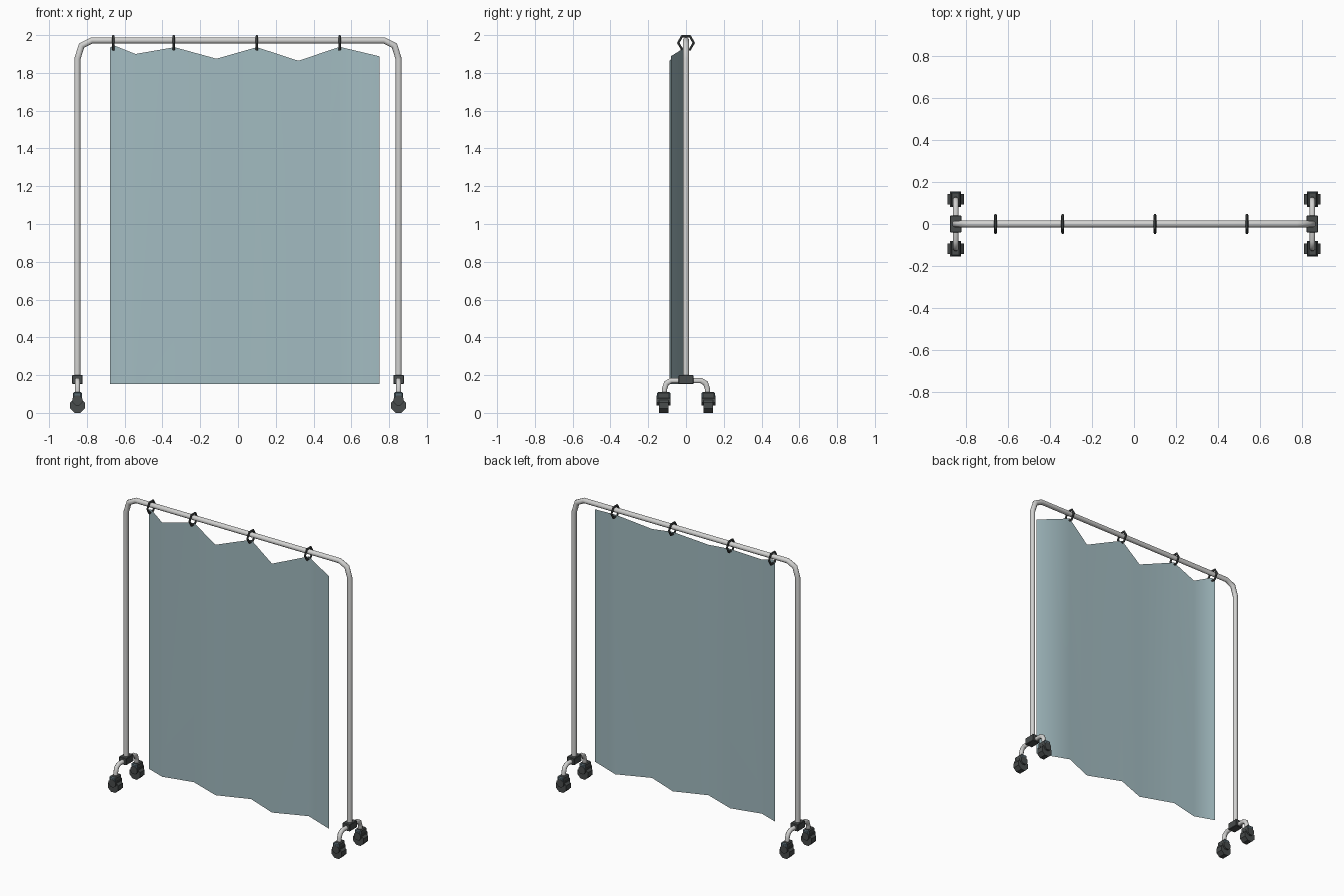
import bpy, bmesh, math
from mathutils import Vector, Matrix

if "Cube" in bpy.data.objects:
    bpy.data.objects.remove(bpy.data.objects["Cube"])


def material(name, r, g, b, a=1.0):
    m = bpy.data.materials.new(name)
    m.diffuse_color = (r, g, b, a)
    m.use_nodes = True
    m.node_tree.nodes["Principled BSDF"].inputs["Base Color"].default_value = m.diffuse_color
    return m


METAL = material("light grey metal", 0.64, 0.64, 0.63)
DARK = material("dark grey plastic", 0.065, 0.072, 0.072)
SLATE = material("slate plastic", 0.1, 0.145, 0.17)
CLOTH = material("blue grey cloth", 0.365, 0.50, 0.533, 0.8)


def finish(bm, name, mat, smooth=None):
    bmesh.ops.recalc_face_normals(bm, faces=bm.faces)
    me = bpy.data.meshes.new(name)
    bm.to_mesh(me)
    bm.free()
    me.materials.append(mat)
    ob = bpy.data.objects.new(name, me)
    bpy.context.collection.objects.link(ob)
    if smooth:
        bpy.ops.object.select_all(action='DESELECT')
        ob.select_set(True)
        bpy.context.view_layer.objects.active = ob
        bpy.ops.object.shade_smooth_by_angle(angle=math.radians(smooth))
    return ob


def tube(name, path, side, radius, sides, mat, closed=False, smooth=50):
    """Sweep a round section along a planar path; side is the plane normal."""
    pts, side = [Vector(p) for p in path], Vector(side)
    n = len(pts)
    bm = bmesh.new()
    rings = []
    for i, p in enumerate(pts):
        a = pts[i - 1] if closed or i > 0 else None
        b = pts[(i + 1) % n] if closed or i < n - 1 else None
        d1 = (p - a).normalized() if a else (b - p).normalized()
        d2 = (b - p).normalized() if b else d1
        t = (d1 + d2).normalized()
        out = t.cross(side) / max(t.dot(d1), 0.3)
        ring = []
        for k in range(sides):
            w = 2 * math.pi * (k + 0.5) / sides
            ring.append(bm.verts.new(p + radius * (math.cos(w) * out + math.sin(w) * side)))
        rings.append(ring)
    for i in range(n if closed else n - 1):
        r, s = rings[i], rings[(i + 1) % n]
        for k in range(sides):
            j = (k + 1) % sides
            bm.faces.new((r[k], r[j], s[j], s[k]))
    if not closed:
        bm.faces.new(rings[0])
        bm.faces.new(rings[-1])
    return finish(bm, name, mat, smooth)


def box(name, centre, size, mat, bevel=0.0):
    bm = bmesh.new()
    bmesh.ops.create_cube(bm, size=1, matrix=Matrix.Translation(centre) @ Matrix.Diagonal((*size, 1)))
    if bevel:
        bmesh.ops.bevel(bm, geom=bm.edges[:], offset=bevel, segments=1, affect='EDGES')
    return finish(bm, name, mat)


def disc(name, centre, radius, width, sides, mat):
    """Cylinder with its axis along y and a flat side on the ground."""
    bm = bmesh.new()
    rot = Matrix.Rotation(math.pi / 2, 4, 'X') @ Matrix.Rotation(math.pi / sides, 4, 'Z')
    bmesh.ops.create_cone(bm, cap_ends=True, segments=sides, radius1=radius, radius2=radius,
                          depth=width, matrix=Matrix.Translation(centre) @ rot)
    return finish(bm, name, mat)


# Bent main frame
PX = 0.85
half = [(PX, 0.16), (PX, 1.875), (0.828, 1.945), (0.774, 1.972)]
frame = [(-x, 0, z) for x, z in half] + [(x, 0, z) for x, z in reversed(half)]
tube("frame_tube", frame, (0, 1, 0), 0.017, 10, METAL)

# Feet with joints and casters
for sx, sn in ((-1, "left"), (1, "right")):
    x = sx * PX
    box(sn + "_joint_block", (x, 0, 0.176), (0.056, 0.08, 0.048), DARK, 0.003)
    foot = [(0.115, 0.095), (0.113, 0.13), (0.104, 0.157), (0.08, 0.171)]
    path = [(x, -y, z) for y, z in foot] + [(x, y, z) for y, z in reversed(foot)]
    tube(sn + "_foot_tube", path, (1, 0, 0), 0.015, 8, METAL)
    for sy, yn in ((-1, "front"), (1, "back")):
        n, y = sn + "_" + yn, sy * 0.118
        disc(n + "_wheel", (x, y, 0.039), 0.042, 0.05, 8, DARK)
        disc(n + "_wheel_cover", (x, y, 0.066), 0.028, 0.074, 8, DARK)
        hood = box(n + "_caster_hood", (x, y, 0.092), (0.046, 0.07, 0.036), DARK, 0.006)
        # Slate end faces on the hood
        hood.data.materials.append(SLATE)
        for f in hood.data.polygons:
            f.material_index = int(abs(f.normal.y) > 0.5)

# Hexagonal curtain rings
for i, x in enumerate((-0.66, -0.34, 0.10, 0.538)):
    r = 0.041
    path = [(x, r * math.cos(k * math.pi / 3), 1.959 + r * math.sin(k * math.pi / 3)) for k in range(6)]
    tube("curtain_ring_%d" % (i + 1), path, (1, 0, 0), 0.007, 6, DARK, closed=True)

# Folded curtain sheet: x, y, top height
folds = [(-0.678, 0.0, 1.935), (-0.655, -0.008, 1.945), (-0.543, -0.048, 1.90), (-0.336, 0.0, 1.936),
         (-0.114, -0.08, 1.875), (0.10, 0.0, 1.936), (0.32, -0.088, 1.864),
         (0.538, 0.0, 1.938), (0.748, -0.08, 1.888)]
bm = bmesh.new()
cols = [(bm.verts.new((x, y, 0.153)), bm.verts.new((x, y, z))) for x, y, z in folds]
for (a, b), (c, d) in zip(cols, cols[1:]):
    bm.faces.new((a, c, d, b))
ob = finish(bm, "curtain", CLOTH, 60)
# Make the sheet face the front
if ob.data.polygons[3].normal.y > 0:
    ob.data.flip_normals()
